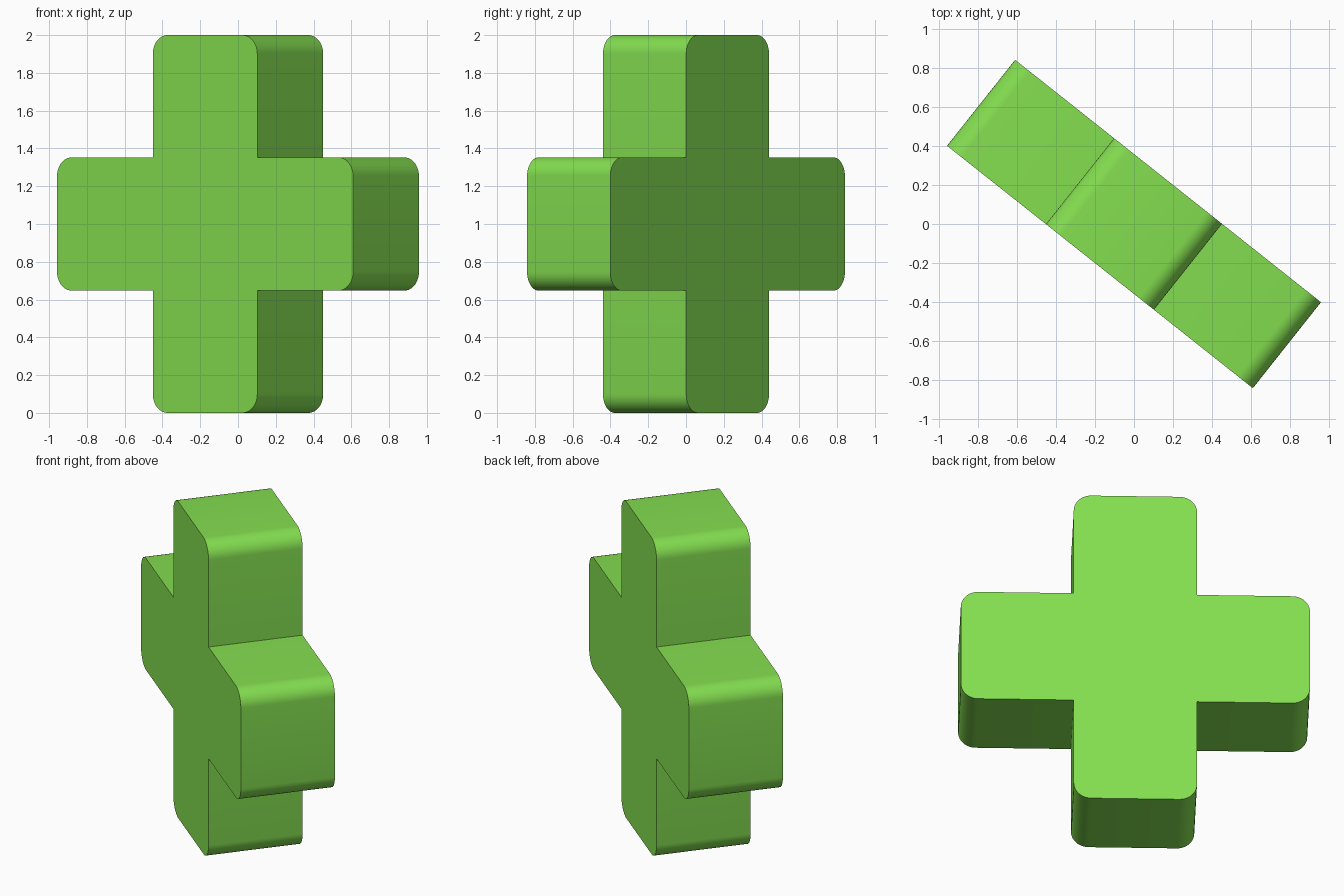
import bpy, bmesh
from math import sin, cos, pi, radians
from mathutils import Matrix, Vector

if "Cube" in bpy.data.objects:
    bpy.data.objects.remove(bpy.data.objects["Cube"])

REACH, HALF, DEPTH, RADIUS, STEPS = 1.0, 0.353, 0.562, 0.1, 10


def arm_outline():
    """One arm pointing +x: rounded tip corners, then the sharp inner corner."""
    pts = []
    for cy, start in ((-HALF + RADIUS, -pi / 2), (HALF - RADIUS, 0)):
        for i in range(STEPS + 1):
            a = start + i / STEPS * pi / 2
            pts.append(Vector((REACH - RADIUS + RADIUS * cos(a), 0, cy + RADIUS * sin(a))))
    pts.append(Vector((HALF, 0, HALF)))
    return pts


# Cross outline: the arm repeated four times, then extruded to a slab
bm = bmesh.new()
verts = []
for k in range(4):
    turn = Matrix.Rotation(-k * pi / 2, 3, 'Y')
    verts += [bm.verts.new(turn @ p + Vector((0, -DEPTH / 2, 0))) for p in arm_outline()]
face = bm.faces.new(verts)
ext = bmesh.ops.extrude_face_region(bm, geom=[face])
bmesh.ops.translate(bm, vec=(0, DEPTH, 0),
                    verts=[g for g in ext["geom"] if isinstance(g, bmesh.types.BMVert)])
bmesh.ops.recalc_face_normals(bm, faces=bm.faces)

# Turn about z and stand on the ground
bm.transform(Matrix.Translation((0, 0, 1)) @ Matrix.Rotation(radians(-38.4), 4, 'Z'))
mesh = bpy.data.meshes.new("cross")
bm.to_mesh(mesh)
bm.free()
cross = bpy.data.objects.new("cross", mesh)
bpy.context.collection.objects.link(cross)

# Green paint
green = bpy.data.materials.new("green")
green.diffuse_color = (0.23, 0.73, 0.08, 1)
green.use_nodes = True
green.node_tree.nodes["Principled BSDF"].inputs["Base Color"].default_value = green.diffuse_color
mesh.materials.append(green)

# Smooth rounded corners, sharp rims
bpy.context.view_layer.objects.active = cross
cross.select_set(True)
bpy.ops.object.shade_smooth_by_angle(angle=radians(30))
